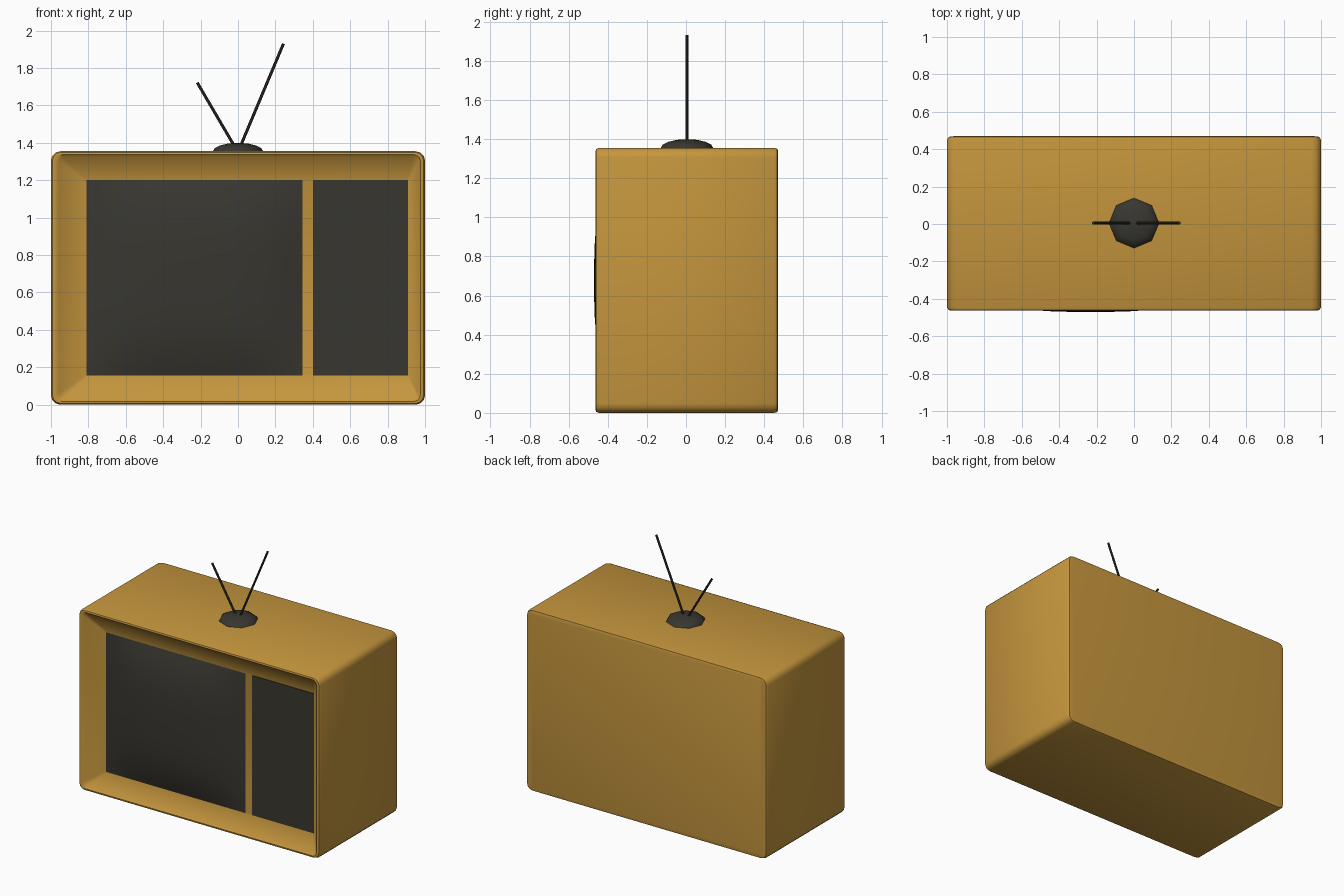
import bpy, bmesh, math
from mathutils import Vector

if "Cube" in bpy.data.objects:
    bpy.data.objects.remove(bpy.data.objects["Cube"])


def material(name, rgb):
    m = bpy.data.materials.new(name)
    m.diffuse_color = (*rgb, 1)
    m.use_nodes = True
    m.node_tree.nodes["Principled BSDF"].inputs["Base Color"].default_value = m.diffuse_color
    return m


OCHRE = material("ochre_casing", (0.56, 0.305, 0.047))
DARK = material("charcoal", (0.040, 0.037, 0.029))


def finish(bm, name, mat, angle=40):
    bmesh.ops.recalc_face_normals(bm, faces=bm.faces)
    me = bpy.data.meshes.new(name)
    bm.to_mesh(me)
    bm.free()
    me.materials.append(mat)
    ob = bpy.data.objects.new(name, me)
    bpy.context.collection.objects.link(ob)
    bpy.ops.object.select_all(action='DESELECT')
    ob.select_set(True)
    bpy.context.view_layer.objects.active = ob
    bpy.ops.object.shade_smooth_by_angle(angle=math.radians(angle))
    return ob


def ring(bm, x0, x1, z0, z1, r, y, n=3):
    """Rounded rectangle of vertices in the xz plane."""
    out = []
    corners = [(x1 - r, z1 - r), (x0 + r, z1 - r), (x0 + r, z0 + r), (x1 - r, z0 + r)]
    for k, (cx, cz) in enumerate(corners):
        for i in range(n + 1):
            a = math.pi / 2 * (k + i / n)
            out.append(bm.verts.new((cx + r * math.cos(a), y, cz + r * math.sin(a))))
    return out


# Casing: rounded shell with a sloping recess in the front
H = 1.355
bm = bmesh.new()
rings = [ring(bm, *p) for p in (
    (-0.96, 0.96, 0.015, H - 0.012, 0.04, 0.47),
    (-0.99, 0.99, 0.004, H - 0.003, 0.045, 0.466),
    (-1.0, 1.0, 0.0, H, 0.05, 0.45),
    (-1.0, 1.0, 0.0, H, 0.05, -0.445),
    (-0.992, 0.992, 0.006, H - 0.006, 0.045, -0.46),
    (-0.975, 0.975, 0.018, H - 0.018, 0.035, -0.463),
    (-0.96, 0.965, 0.03, H - 0.03, 0.03, -0.45),
    (-0.81, 0.91, 0.155, 1.2, 0.005, -0.398),
)]
for a, b in zip(rings, rings[1:]):
    for i in range(len(a)):
        j = (i + 1) % len(a)
        bm.faces.new((a[i], a[j], b[j], b[i]))
bm.faces.new(rings[0])
bm.faces.new(rings[-1])
finish(bm, "casing", OCHRE, 50)

# Bulging screen
bm = bmesh.new()
bmesh.ops.create_grid(bm, x_segments=16, y_segments=16, size=1)
for v in bm.verts:
    u, w = v.co.x, v.co.y
    bulge = 0.068 * (1 - abs(u) ** 3) * (1 - abs(w) ** 3)
    v.co = (-0.2325 + 0.5775 * u, -0.402 - bulge, 0.6775 + 0.5225 * w)
for f in bm.faces:
    if f.normal.y > 0:
        f.normal_flip()
screen = finish(bm, "screen", DARK)
screen.data.update()
if screen.data.polygons[0].normal.y > 0:
    screen.data.flip_normals()

# Flat control panel
bm = bmesh.new()
bmesh.ops.create_cube(bm, size=1)
for v in bm.verts:
    v.co = (0.655 + v.co.x * 0.51, -0.399 + v.co.y * 0.008, 0.6775 + v.co.z * 1.045)
finish(bm, "control_panel", DARK)

# Aerial base: low-poly dome
bm = bmesh.new()
bmesh.ops.create_uvsphere(bm, u_segments=8, v_segments=8, radius=1)
for v in bm.verts:
    v.co = (v.co.x * 0.135, 0.005 + v.co.y * 0.135, 1.353 + max(v.co.z, -0.3) * 0.047)
finish(bm, "aerial_base", DARK)


# Aerial rods
def rod(name, start, end, r=0.008):
    a, b = Vector(start), Vector(end)
    d = b - a
    bm = bmesh.new()
    bmesh.ops.create_cone(bm, cap_ends=True, segments=8, radius1=r, radius2=r, depth=d.length)
    q = d.to_track_quat('Z', 'Y')
    for v in bm.verts:
        v.co = q @ v.co + (a + b) / 2
    finish(bm, name, DARK)


rod("left_aerial", (-0.012, 0.005, 1.37), (-0.218, 0.005, 1.722))
rod("right_aerial", (0.008, 0.005, 1.37), (0.243, 0.005, 1.93))
